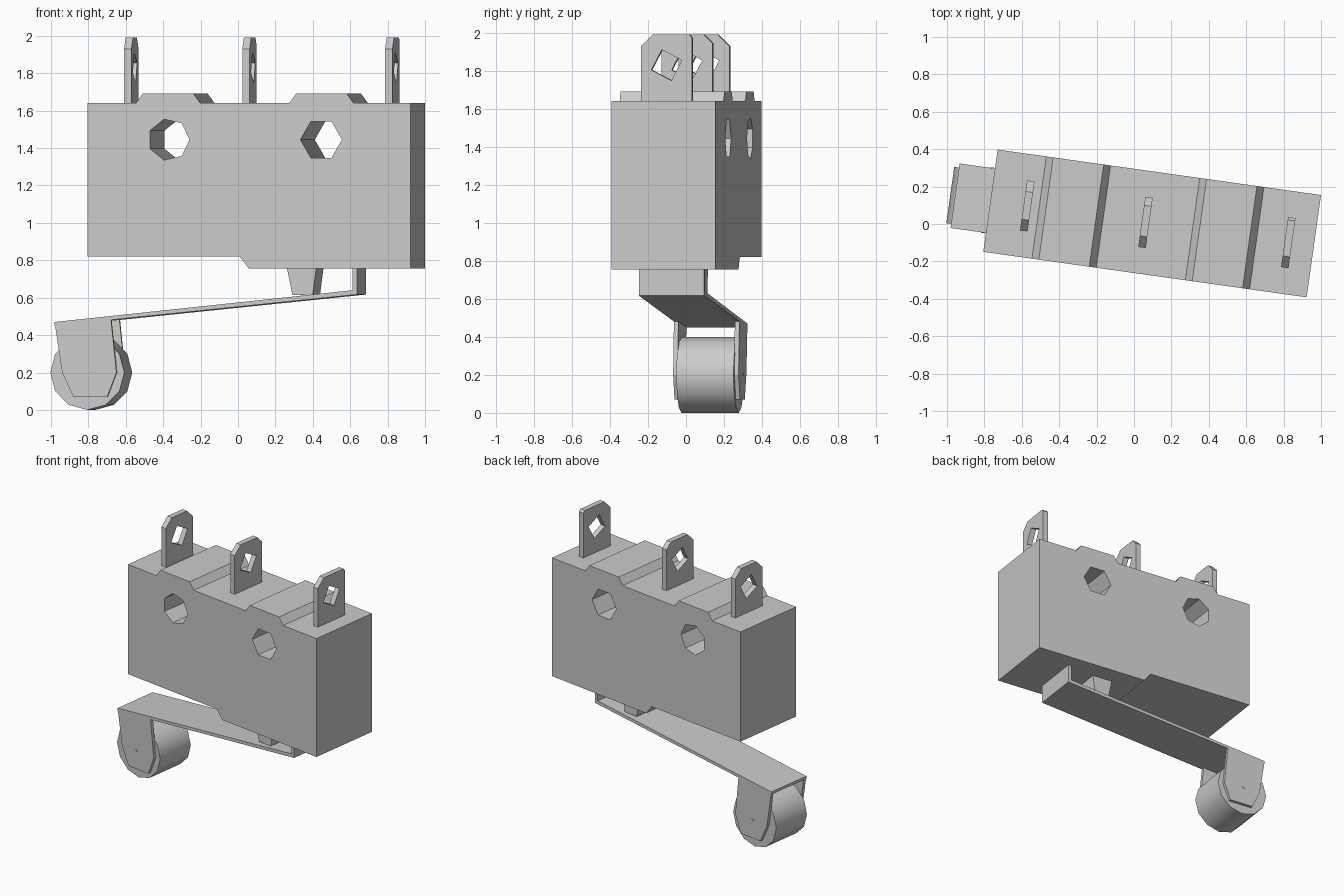
import bpy
import bmesh
import math
from mathutils import Matrix, Vector

cube = bpy.data.objects.get("Cube")
if cube:
    bpy.data.objects.remove(cube, do_unlink=True)

# The whole switch is turned slightly about the vertical
PLACE = Matrix.Translation((0.097, 0.003, 0)) @ Matrix.Rotation(math.radians(-8), 4, 'Z')

GREY = (0.6, 0.6, 0.6, 1)
grey = bpy.data.materials.new("plain grey")
grey.use_nodes = True
grey.diffuse_color = GREY
grey.node_tree.nodes["Principled BSDF"].inputs["Base Color"].default_value = GREY


def prism(name, profile, start, end, along='Y'):
    """Extrude a (horizontal, z) outline along the local X or Y axis."""
    def point(h, z, depth):
        return PLACE @ Vector((h, depth, z) if along == 'Y' else (depth, h, z))

    bm = bmesh.new()
    a = [bm.verts.new(point(h, z, start)) for h, z in profile]
    b = [bm.verts.new(point(h, z, end)) for h, z in profile]
    bm.faces.new(a)
    bm.faces.new(b)
    n = len(a)
    for i in range(n):
        j = (i + 1) % n
        bm.faces.new((a[i], a[j], b[j], b[i]))
    bmesh.ops.recalc_face_normals(bm, faces=bm.faces)
    mesh = bpy.data.meshes.new(name)
    bm.to_mesh(mesh)
    bm.free()
    mesh.materials.append(grey)
    obj = bpy.data.objects.new(name, mesh)
    bpy.context.collection.objects.link(obj)
    return obj


def ring(h, z, radius, sides, turn=0.0):
    angles = [turn + math.tau * i / sides for i in range(sides)]
    return [(h + radius * math.cos(t), z + radius * math.sin(t)) for t in angles]


def cut(obj, cutter):
    """Subtract the cutter, keep the result and discard the cutter."""
    cutter.hide_render = True
    mod = obj.modifiers.new("hole", 'BOOLEAN')
    mod.operation = 'DIFFERENCE'
    mod.solver = 'EXACT'
    mod.object = cutter
    bpy.context.view_layer.update()
    graph = bpy.context.evaluated_depsgraph_get()
    mesh = bpy.data.meshes.new_from_object(obj.evaluated_get(graph))
    obj.modifiers.clear()
    obj.data = mesh
    bpy.data.objects.remove(cutter, do_unlink=True)


# Housing with stepped underside and two raised ribs on top
BOTTOM, STEP, TOP, RIB = 0.755, 0.82, 1.64, 1.692
outline = [(-0.873, STEP), (-0.05, STEP), (0, BOTTOM), (0.873, BOTTOM), (0.873, TOP)]
for left in (0.218, -0.61):
    outline += [(left + 0.347, TOP), (left + 0.309, RIB), (left + 0.037, RIB), (left, TOP)]
outline.append((-0.873, TOP))
housing = prism("housing", outline, -0.276, 0.276)

# Mounting holes through the housing
for u, sides in ((-0.433, 7), (0.39, 6)):
    cut(housing, prism("hole_cutter", ring(u, 1.445, 0.112, sides), -0.4, 0.4))

# Three terminal blades with chamfered tips and diamond eyelets
for name, u, back_chamfer in (("left", -0.674, 0.06), ("middle", -0.036, 0.045), ("right", 0.735, 0.015)):
    blade = [(-0.135, TOP - 0.01), (0.135, TOP - 0.01), (0.135, 1.99 - back_chamfer),
             (0.135 - back_chamfer, 1.99), (-0.075, 1.99), (-0.135, 1.93)]
    terminal = prism("terminal_" + name, blade, u - 0.02, u + 0.02, 'X')
    cut(terminal, prism("eyelet_cutter", ring(0, 1.83, 0.085, 4, 0.3), u - 0.1, u + 0.1, 'X'))

# Tapered plunger
prism("plunger", [(0.185, 0.765), (0.345, 0.765), (0.325, 0.615), (0.215, 0.615)], -0.14, 0.14)

# Lever arm with upturned hinge tab
prism("lever_arm", [(0.545, 0.765), (0.57, 0.765), (0.57, 0.617), (-1.064, 0.45),
                    (-1.064, 0.47), (0.545, 0.64)], -0.174, 0.174)

# Roller bracket cheeks
cheek = [(-1.064, 0.47), (-1.023, 0.2), (-0.963, 0.07), (-0.78, 0.07),
         (-0.73, 0.2), (-0.76, 0.49)]
for name, side in (("front", -1), ("back", 1)):
    prism("roller_cheek_" + name, cheek, side * 0.15, side * 0.174)

# Roller and its pin
roller = prism("roller", ring(-0.89, 0.2, 0.2, 12), -0.152, 0.152)
prism("roller_pin", ring(-0.89, 0.205, 0.01, 6), -0.177, 0.177)

bpy.ops.object.select_all(action='DESELECT')
roller.select_set(True)
bpy.context.view_layer.objects.active = roller
bpy.ops.object.shade_smooth_by_angle(angle=math.radians(40))
